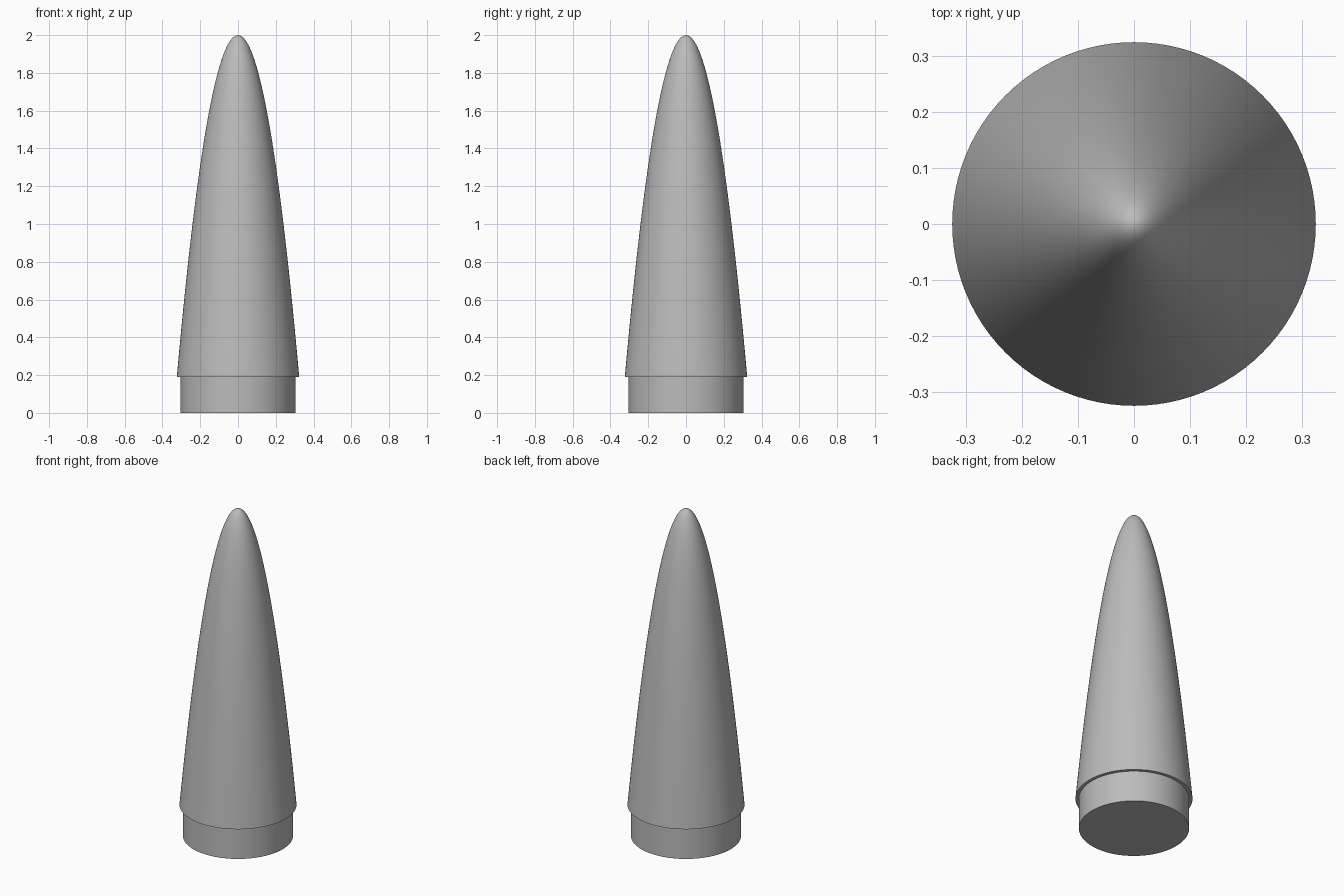
import bpy, math

cube = bpy.data.objects.get("Cube")
if cube:
    bpy.data.objects.remove(cube, do_unlink=True)

SEGMENTS = 96

grey = bpy.data.materials.new("plain grey")
grey.use_nodes = True
colour = (0.5, 0.5, 0.5, 1)
grey.diffuse_color = colour
grey.node_tree.nodes["Principled BSDF"].inputs["Base Color"].default_value = colour


def revolve(name, profile):
    """Spin (radius, height) points about z; radius 0 makes a pole."""
    verts, faces, rings = [], [], []
    for r, z in profile:
        count = SEGMENTS if r > 0 else 1
        rings.append(range(len(verts), len(verts) + count))
        for i in range(count):
            a = math.tau * i / SEGMENTS
            verts.append((r * math.cos(a), r * math.sin(a), z))
    for low, high in zip(rings, rings[1:]):
        for i in range(SEGMENTS):
            j = (i + 1) % SEGMENTS
            quad = [low[i % len(low)], low[j % len(low)],
                    high[j % len(high)], high[i % len(high)]]
            faces.append(list(dict.fromkeys(quad)))
    mesh = bpy.data.meshes.new(name)
    mesh.from_pydata(verts, [], faces)
    mesh.materials.append(grey)
    obj = bpy.data.objects.new(name, mesh)
    bpy.context.collection.objects.link(obj)
    bpy.ops.object.select_all(action="DESELECT")
    obj.select_set(True)
    bpy.context.view_layer.objects.active = obj
    bpy.ops.object.shade_smooth_by_angle(angle=math.radians(35))
    return obj


# Tapered shell: a rounded nose curve over a flat shoulder
BASE, TIP, RADIUS, STEPS = 0.19, 2.0, 0.324, 48
shell = [(0.305, BASE)]
for k in range(STEPS + 1):
    t = (1 - k / STEPS) ** 2
    shell.append((RADIUS * t ** 0.5, TIP - (TIP - BASE) * t))
revolve("nose_shell", shell)

# Narrower plug that slides into the body tube
revolve("base_plug", [(0, 0), (0.305, 0), (0.305, BASE)])
